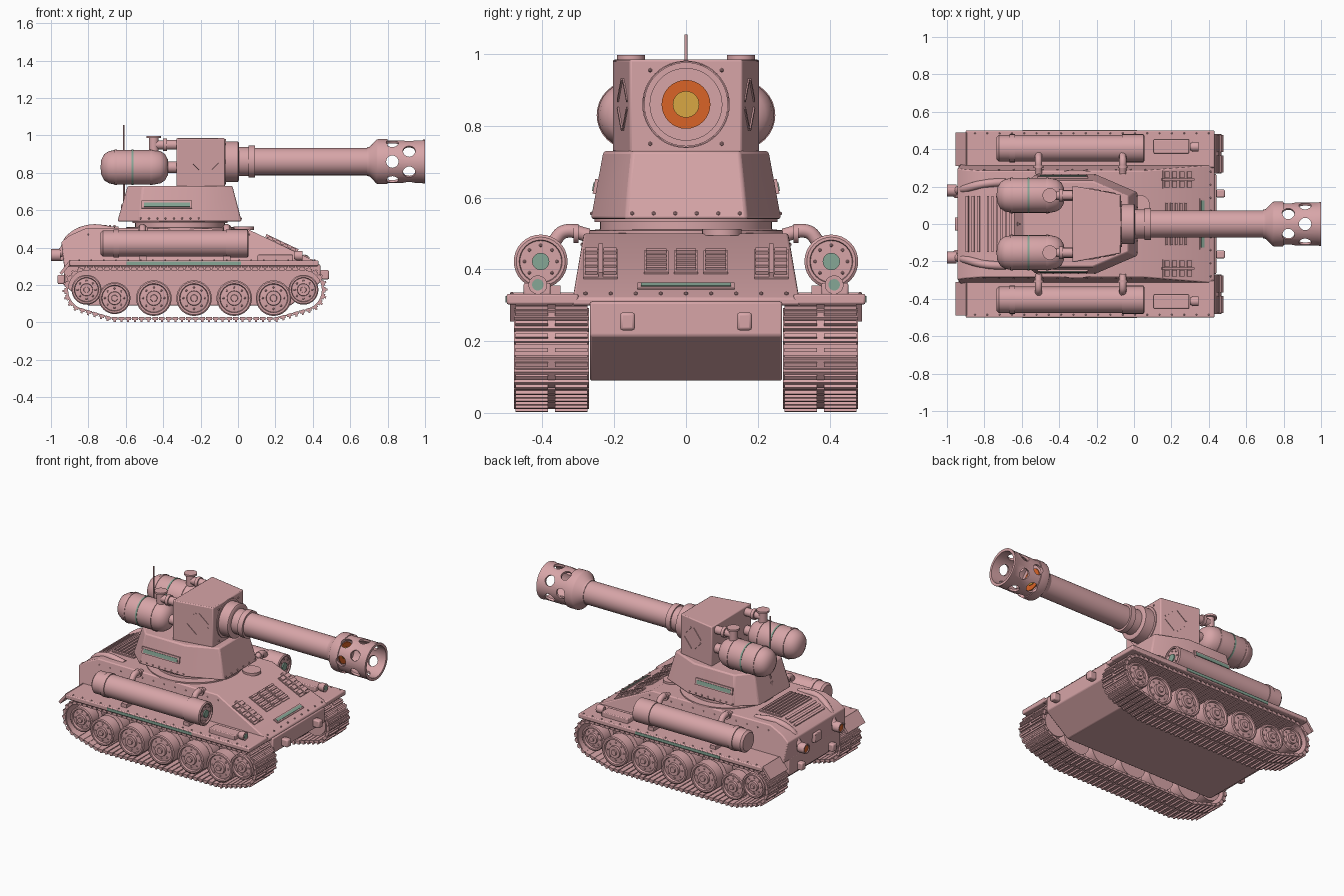
import bpy, bmesh, math
from mathutils import Matrix, Vector, Euler

cube = bpy.data.objects.get("Cube")
if cube:
    bpy.data.objects.remove(cube, do_unlink=True)


def material(name, rgb):
    m = bpy.data.materials.new(name)
    m.use_nodes = True
    m.diffuse_color = (*rgb, 1)
    m.node_tree.nodes["Principled BSDF"].inputs["Base Color"].default_value = (*rgb, 1)
    return m


PINK = material("dusty pink", (0.68, 0.376, 0.39))
TEAL = material("muted teal", (0.24, 0.385, 0.305))
ORANGE = material("burnt orange", (0.70, 0.125, 0.02))
YELLOW = material("ochre yellow", (0.69, 0.386, 0.056))
made = []


def finish(bm, name, mat, bevel=0):
    bmesh.ops.recalc_face_normals(bm, faces=bm.faces)
    mesh = bpy.data.meshes.new(name)
    bm.to_mesh(mesh)
    bm.free()
    mesh.materials.append(mat)
    ob = bpy.data.objects.new(name, mesh)
    bpy.context.collection.objects.link(ob)
    if bevel:
        mod = ob.modifiers.new("Bevel", "BEVEL")
        mod.width, mod.segments = bevel, 2
    made.append(ob)
    return ob


def box(name, loc, size, rot=(0, 0, 0), mat=PINK, bevel=0):
    bm = bmesh.new()
    m = Matrix.Translation(loc) @ Euler(rot).to_matrix().to_4x4() @ Matrix.Diagonal((*size, 1))
    bmesh.ops.create_cube(bm, size=1, matrix=m)
    return finish(bm, name, mat, bevel)


AXES = {"X": Matrix(), "Y": Matrix.Rotation(math.pi / 2, 4, "Z"),
        "-Y": Matrix.Rotation(-math.pi / 2, 4, "Z"), "Z": Matrix.Rotation(-math.pi / 2, 4, "Y")}


def lathe(name, profile, loc=(0, 0, 0), axis="X", mat=PINK, steps=32):
    """Spin (distance, radius) points about an axis."""
    bm = bmesh.new()
    vs = [bm.verts.new((t, 0, r)) for t, r in profile]
    edges = [bm.edges.new(p) for p in zip(vs, vs[1:])]
    bmesh.ops.spin(bm, geom=vs + edges, cent=(0, 0, 0), axis=(1, 0, 0),
                   angle=math.tau, steps=steps)
    bmesh.ops.remove_doubles(bm, verts=bm.verts, dist=0.0002)
    bm.transform(Matrix.Translation(loc) @ AXES[axis])
    return finish(bm, name, mat)


def disc(name, loc, r, h, axis="X", mat=PINK):
    return lathe(name, [(0, 0), (0, r), (h, r), (h, 0)], loc, axis, mat)


def loft(name, ring_a, ring_b, bevel=0):
    bm = bmesh.new()
    a = [bm.verts.new(p) for p in ring_a]
    b = [bm.verts.new(p) for p in ring_b]
    bm.faces.new(a)
    bm.faces.new(b)
    for i in range(len(a)):
        j = (i + 1) % len(a)
        bm.faces.new((a[i], a[j], b[j], b[i]))
    return finish(bm, name, PINK, bevel)


def pipe(name, points, r):
    cu = bpy.data.curves.new(name, "CURVE")
    cu.dimensions, cu.bevel_depth, cu.bevel_resolution, cu.use_fill_caps = "3D", r, 4, True
    sp = cu.splines.new("BEZIER")
    sp.bezier_points.add(len(points) - 1)
    for bp, p in zip(sp.bezier_points, points):
        bp.co = p
        bp.handle_left_type = bp.handle_right_type = "AUTO"
    cu.materials.append(PINK)
    ob = bpy.data.objects.new(name, cu)
    bpy.context.collection.objects.link(ob)


def rivets(name, points, r=0.006):
    bm = bmesh.new()
    for p in points:
        bmesh.ops.create_icosphere(bm, subdivisions=1, radius=r, matrix=Matrix.Translation(p))
    finish(bm, name, PINK)


def span(a, b, n):
    return [a + (b - a) * i / (n - 1) for i in range(n)]


# Hull
belly = [(-.93, .31), (-.93, .2), (-.8, .09), (.28, .09), (.44, .215), (.44, .31)]
loft("lower_hull", *[[(x, s * .268, z) for x, z in belly] for s in (1, -1)], bevel=.006)
deck = [(-.93, .3), (-.945, .43), (-.9, .465), (-.81, .505), (.05, .5), (.43, .32), (.43, .3)]
loft("upper_hull", *[[(x, s * (.37 - .17 * z), z) for x, z in deck] for s in (1, -1)], bevel=.006)
SLOPE = math.atan(.18 / .38)


def on_deck(name, x, y, size, mat=PINK, lift=0):
    z = .5 - (x - .05) * .18 / .38 + lift
    return box(name, (x, y, z), size, (0, SLOPE, 0), mat)


for y in (-.083, 0, .083):
    on_deck("front_vent", .225, y, (.14, .068, .012))
    for x in span(.175, .275, 5):
        on_deck("front_vent_slat", x, y, (.012, .056, .012), lift=.009)
on_deck("front_light_frame", .365, 0, (.035, .27, .012))
on_deck("front_light_strip", .365, 0, (.02, .25, .018), TEAL)
rivets("nose_rivets", [(.41, y, .333) for y in span(-.28, .28, 9)])
disc("driver_hatch", (.03, .1, .495), .055, .018, "Z")
box("rear_plate", (-.945, 0, .36), (.025, .07, .06), bevel=.005)

# Engine grille on the rear deck
box("engine_grille", (-.72, 0, .505), (.16, .32, .015))
for x in span(-.78, -.66, 6):
    box("engine_slat", (x, 0, .515), (.012, .3, .012))
for x in span(-.89, -.83, 3):
    box("rear_slat", (x, 0, .505 + (x + .81) * .42), (.015, .3, .016), (0, -.4, 0))

# Track loop: outer envelope of the wheel circles
R = .11
wheels = [(-.81, .175, .08), (-.66, .13, .085), (-.45, .13, .095), (-.235, .13, .095),
          (-.02, .13, .095), (.19, .13, .095), (.35, .175, .08)]
loop = []
for i in range(96):
    d = Vector((math.cos(i * math.tau / 96), 0, math.sin(i * math.tau / 96)))
    c = max(wheels, key=lambda w: w[0] * d.x + w[1] * d.z)
    loop.append(Vector((c[0], 0, c[1])) + d * R)


def track(name, y):
    bm = bmesh.new()
    rows = []
    mid = Vector((-.23, 0, .15))
    for p in loop:
        q = p + (mid - p).normalized() * .012
        rows.append([bm.verts.new(v + Vector((0, y + o, 0)))
                     for v, o in ((p, -.1), (p, .1), (q, .1), (q, -.1))])
    for a, b in zip(rows, rows[1:] + rows[:1]):
        for k in range(4):
            bm.faces.new((a[k], a[(k + 1) % 4], b[(k + 1) % 4], b[k]))
    # Evenly spaced shoes, each with two grousers
    pairs = list(zip(loop, loop[1:] + loop[:1]))
    total = sum((b - a).length for a, b in pairs)
    pitch, gone, k = total / 84, 0, 0
    for a, b in pairs:
        seg = (b - a).length
        while seg > 1e-6 and k * pitch < gone + seg and k < 84:
            t = (b - a) / seg
            turn = Matrix.Rotation(-math.atan2(t.z, t.x), 4, "Y")
            base = Matrix.Translation(a + t * (k * pitch - gone) + Vector((0, y, 0))) @ turn
            for off, size in (((0, 0, 0), (.03, .21, .016)), ((0, .055, -.011), (.011, .09, .014)),
                              ((0, -.055, -.011), (.011, .09, .014))):
                bmesh.ops.create_cube(bm, size=1, matrix=base @ Matrix.Translation(off)
                                      @ Matrix.Diagonal((*size, 1)))
            k += 1
        gone += seg
    finish(bm, name, PINK)


# Everything that exists on both flanks
for s, side in ((1, "left_"), (-1, "right_")):
    out = "Y" if s > 0 else "-Y"
    track(side + "track", s * .375)
    for x, z, r in wheels:
        lathe(side + "wheel", [(0, 0), (0, r), (.07, r), (.075, r * .7), (.095, r * .7), (.1, r),
                               (.17, r), (.175, r * .93), (.175, r * .82), (.162, r * .78),
                               (.166, r * .42), (.18, r * .4), (.18, r * .2), (.188, r * .18),
                               (.188, 0)], (x, s * .29, z), out)
        rivets(side + "wheel_bolts", [(x + r * .6 * math.cos(a), s * .454, z + r * .6 * math.sin(a))
                                      for a in span(0, math.tau * 7 / 8, 8)])
    # Fender
    box(side + "fender", (-.235, s * .4, .317), (1.33, .2, .03), bevel=.006)
    box(side + "fender_flap", (-.92, s * .4, .295), (.09, .18, .016), (0, -.9, 0))
    box(side + "fender_strip", (-.29, s * .5, .317), (.61, .006, .018), mat=TEAL)
    rivets(side + "fender_rivets", [(x, s * .485, .333) for x in span(-.85, .4, 20)], .005)
    rivets(side + "hull_rivets", [(x, s * .29, .47) for x in span(-.8, .06, 12)], .005)
    box(side + "stowage_box", (.2, s * .415, .345), (.19, .075, .035), bevel=.005)
    lathe(side + "headlight", [(0, 0), (0, .018), (.015, .026), (.045, .026), (.045, .016), (.04, 0)],
          (.3, s * .413, .357))
    disc(side + "headlight_lens", (.34, s * .413, .357), .016, .006, mat=TEAL)
    # Side drum with straps
    lathe(side + "drum", [(0, 0), (0, .058), (.012, .07), (.07, .07), (.07, .075), (.1, .075), (.1, .07),
                          (.67, .07), (.67, .075), (.785, .075), (.79, .068), (.79, .06),
                          (.782, .058), (.782, 0)], (-.735, s * .405, .422))
    disc(side + "drum_cap", (.048, s * .405, .422), .024, .008, mat=TEAL)
    rivets(side + "drum_bolts", [(.049, s * .405 + .045 * math.cos(a), .422 + .045 * math.sin(a))
                                 for a in span(0, math.tau * 7 / 8, 8)], .005)
    for x in (-.51, -.06):
        pipe(side + "drum_bracket", [(x, s * .27, .495), (x, s * .34, .505), (x, s * .37, .475)], .019)
        disc(side + "bracket_flange", (x, s * .3, .5), .026, .014, out)
        box(side + "drum_foot", (x, s * .4, .34), (.04, .1, .03))
    # Hinged vents on the front deck
    on_deck(side + "hinged_vent", .235, s * .238, (.18, .095, .012))
    for dy in (-.026, .026):
        for x in span(.175, .295, 4):
            on_deck(side + "vent_slat", x, s * .238 + dy, (.026, .036, .014), lift=.009)
    on_deck(side + "vent_hinge", .235, s * .238, (.19, .012, .016), lift=.012)
    # Tow lugs and exhausts
    box(side + "front_tow_lug", (.462, s * .163, .255), (.05, .042, .05), bevel=.008)
    box(side + "rear_tow_lug", (-.945, s * .16, .23), (.04, .042, .05), bevel=.008)
    pipe(side + "exhaust", [(-.66, s * .225, .49), (-.8, s * .215, .5), (-.9, s * .19, .45),
                            (-.945, s * .18, .375), (-.985, s * .18, .36)], .022)
    lathe(side + "exhaust_tip", [(.05, 0), (.05, .032), (0, .032), (0, .024), (.012, .024), (.012, 0)],
          (-1, s * .18, .36))
    disc(side + "exhaust_glow", (-.994, s * .18, .36), .023, .008, mat=ORANGE)
    # Turret side light
    box(side + "turret_light_frame", (-.38, s * .246, .63), (.27, .022, .042), (s * .18, 0, 0))
    box(side + "turret_light", (-.38, s * .255, .63), (.245, .01, .024), (s * .18, 0, 0), TEAL)
    # Diamond outline on the gun housing
    frame = (Matrix.Translation((-.17, s * .175, .86)) @ Matrix.Rotation(-s * .19, 4, "Z"))
    for k in range(4):
        m = frame @ Matrix.Rotation(math.pi / 4 + k * math.pi / 2, 4, "Y") @ Matrix.Translation((0, 0, .056))
        box(side + "diamond_edge", m.translation, (.085, .009, .008), m.to_euler())
    # Pressure tank and its valve
    lathe(side + "pressure_tank", [(0, 0), (.004, .04), (.02, .07), (.045, .086), (.08, .093), (.285, .093),
                                   (.32, .086), (.345, .07), (.361, .04), (.365, 0)], (-.735, s * .153, .83))
    disc(side + "tank_band", (-.57, s * .153, .83), .0955, .01, mat=TEAL)
    for x in (-.66, -.47):
        disc(side + "tank_seam", (x, s * .153, .83), .096, .012)
    lathe(side + "valve", [(0, .026), (.1, .026), (.1, .039), (.112, .039), (.112, 0)],
          (-.45, s * .153, .885), "Z")
    lathe(side + "valve_pipe", [(0, .024), (.05, .024), (.05, .034), (.07, .034), (.07, .026), (.13, .026)],
          (-.45, s * .153, .95))
    disc(side + "tank_coupling", (-.39, s * .153, .83), .03, .08)

# Turret
lathe("turret_ring", [(0, 0), (0, .29), (.012, .29), (.014, .24), (.035, .24), (.035, .255), (.05, .255),
                      (.05, 0)], (-.31, 0, .497), "Z", steps=48)
half = [(.02, .17), (-.2, .265), (-.53, .265), (-.645, .16)]
top = [(-.03, .15), (-.22, .23), (-.51, .23), (-.59, .14)]
rings = [[(x, y, z) for x, y in h] + [(x, -y, z) for x, y in reversed(h)]
         for h, z in ((half, .54), (top, .73))]
loft("turret", *rings, bevel=.008)
rivets("turret_rivets", [(x, s * .262, .556) for s in (1, -1) for x in span(-.52, -.21, 8)]
       + [(.016, y, .556) for y in span(-.15, .15, 6)])
lathe("antenna", [(0, 0), (0, .016), (.03, .016), (.03, .005), (.455, .004), (.455, 0)], (-.61, 0, .6), "Z")

# Gun housing and barrel
plan = [(-.33, .205), (-.07, .157), (-.07, -.157), (-.33, -.205)]
loft("gun_housing", *[[(x, y, z) for x, y in plan] for z in (.725, .985)], bevel=.006)
rivets("housing_bolts", [(-.068, s * .1, z) for s in (1, -1) for z in (.75, .955)])
GUN = (0, 0, .86)
lathe("barrel", [(-.08, 0), (-.08, .122), (-.065, .122), (-.065, .108), (0, .108), (.005, .1), (.005, .078),
                 (.055, .078), (.055, .086), (.09, .086), (.09, .073), (.7, .073), (.7, 0)], GUN, steps=48)
muzzle = lathe("muzzle_brake", [(.69, .06), (.69, .076), (.705, .08), (.74, .117), (.75, .12), (.8, .12),
                                (.8, .114), (.985, .114), (.99, .117), (1, .117), (1, .1), (.77, .1),
                                (.77, .06), (.69, .06)], GUN, steps=48)

# Round ports cut through the brake
bm = bmesh.new()
for x, shift in ((.825, 0), (.915, math.pi / 6)):
    for k in range(6):
        turn = Matrix.Rotation(k * math.pi / 3 + shift, 4, "X")
        place = Matrix.Translation((x, 0, .86)) @ turn @ Matrix.Translation((0, -.11, 0))
        bmesh.ops.create_cone(bm, cap_ends=True, segments=20, radius1=.033, radius2=.033, depth=.08,
                              matrix=place @ Matrix.Rotation(math.pi / 2, 4, "X"))
cutter = finish(bm, "port_cutter", PINK)
cutter.hide_render = True
made.remove(cutter)
mod = muzzle.modifiers.new("Ports", "BOOLEAN")
mod.operation, mod.object, mod.solver = "DIFFERENCE", cutter, "EXACT"
bpy.context.view_layer.objects.active = muzzle
bpy.ops.object.modifier_apply(modifier="Ports")
bpy.data.objects.remove(cutter, do_unlink=True)
disc("muzzle_back", (.765, 0, .86), .1, .008)
disc("muzzle_glow", (.77, 0, .86), .068, .009, mat=ORANGE)
disc("muzzle_core", (.776, 0, .86), .037, .008, mat=YELLOW)

# Shading
bpy.ops.object.select_all(action="DESELECT")
for ob in made:
    ob.select_set(True)
bpy.context.view_layer.objects.active = muzzle
bpy.ops.object.shade_smooth_by_angle(angle=math.radians(35))
